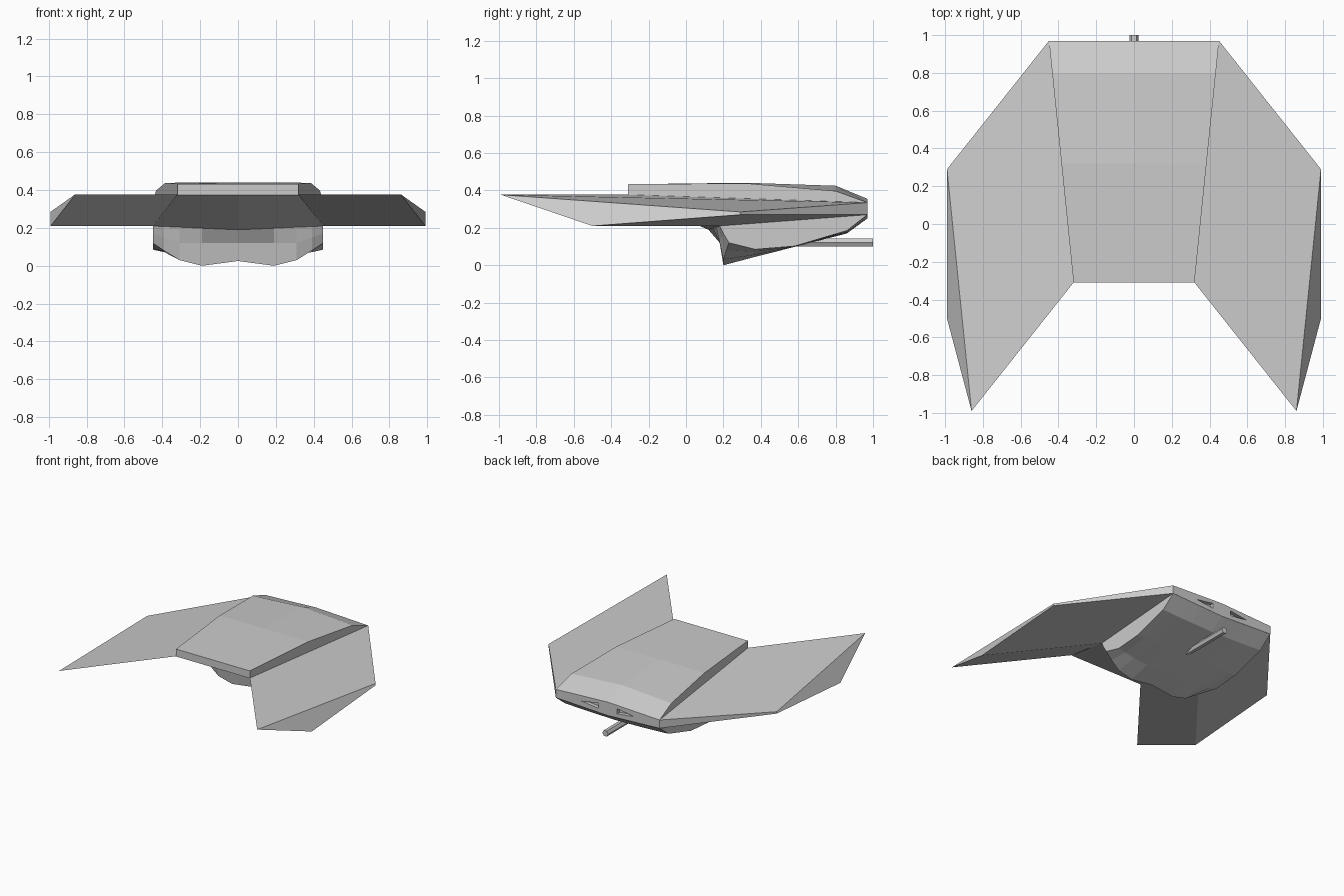
import bpy, bmesh, math

if "Cube" in bpy.data.objects:
    bpy.data.objects.remove(bpy.data.objects["Cube"])

grey = bpy.data.materials.new("hull_grey")
grey.diffuse_color = (0.6, 0.6, 0.6, 1)
grey.use_nodes = True
grey.node_tree.nodes["Principled BSDF"].inputs["Base Color"].default_value = grey.diffuse_color


def make(name, verts, faces):
    """Create a flat-shaded object with outward normals."""
    me = bpy.data.meshes.new(name)
    me.from_pydata(verts, [], faces)
    bm = bmesh.new()
    bm.from_mesh(me)
    bmesh.ops.remove_doubles(bm, verts=bm.verts, dist=0.0005)
    bmesh.ops.recalc_face_normals(bm, faces=bm.faces)
    bm.to_mesh(me)
    bm.free()
    me.materials.append(grey)
    ob = bpy.data.objects.new(name, me)
    bpy.context.collection.objects.link(ob)
    return ob


def loft_faces(rows, cols, wrap):
    """Quads between consecutive rows of a point grid."""
    faces = []
    for r in range(rows - 1):
        for c in range(cols if wrap else cols - 1):
            d = (c + 1) % cols
            faces.append((r * cols + c, r * cols + d, (r + 1) * cols + d, (r + 1) * cols + c))
    return faces


# Deck: crowned slab; y, half width, edge top, centre top, edge bottom, centre bottom
stations = [(-0.31, 0.32, 0.433, 0.433, 0.375, 0.375),
            (0.32, 0.384, 0.438, 0.441, 0.26, 0.25),
            (0.80, 0.433, 0.397, 0.425, 0.27, 0.25),
            (0.97, 0.45, 0.335, 0.355, 0.27, 0.25)]
verts = []
for y, w, te, tc, be, bc in stations:
    verts += [(-w, y, be), (-w, y, te), (0, y, tc), (w, y, te), (w, y, be), (0, y, bc)]
n = len(verts)
deck = make("deck", verts, loft_faces(4, 6, True) + [tuple(range(6)), tuple(range(n - 6, n))])

# Triangular exhaust recesses cut into the stern
for s in (-1, 1):
    tri = [(s * 0.08, 0.285), (s * 0.08, 0.325), (s * 0.23, 0.302)]
    cv = [(x, y, z) for y in (0.94, 1.0) for x, z in tri]
    cutter = make("exhaust_cutter", cv, [(0, 1, 2), (3, 4, 5), (0, 1, 4, 3), (1, 2, 5, 4), (2, 0, 3, 5)])
    cutter.hide_render = True
    cutter.hide_viewport = True
    mod = deck.modifiers.new("exhaust", 'BOOLEAN')
    mod.operation = 'DIFFERENCE'
    mod.solver = 'EXACT'
    mod.object = cutter

# Wings: swept wedges reaching forward, mirrored
for s, name in ((-1, "left_wing"), (1, "right_wing")):
    corners = [(0.86, -0.99, 0.377), (0.32, -0.31, 0.377), (0.45, 0.97, 0.335), (0.99, 0.29, 0.285),
               (0.99, -0.50, 0.21), (0.45, 0.18, 0.21), (0.45, 0.97, 0.27), (0.99, 0.29, 0.27)]
    make(name, [(s * x, y, z) for x, y, z in corners],
         [(0, 1, 2, 3), (4, 5, 6, 7), (0, 1, 5, 4), (1, 2, 6, 5), (2, 3, 7, 6), (3, 0, 4, 7)])

# Sloped panel under the bow, between the wings
make("bow_underside",
     [(-0.32, -0.31, 0.375), (0, -0.31, 0.375), (0.32, -0.31, 0.375),
      (0.45, 0.18, 0.21), (0, 0.12, 0.19), (-0.45, 0.18, 0.21)],
     [(1, 2, 3, 4), (0, 1, 4, 5)])

# Belly: half rows of (y, z) at fixed columns, from the top front round to the stern
cols_x = [0.45, 0.39, 0.31, 0.19, 0]
rows = [[(0.18, 0.21), (0.172, 0.207), (0.161, 0.204), (0.145, 0.198), (0.12, 0.19)],
        [(0.20, 0.17), (0.19, 0.15), (0.18, 0.12), (0.18, 0.12), (0.18, 0.12)],
        [(0.23, 0.12), (0.215, 0.08), (0.20, 0.03), (0.20, 0.0), (0.20, 0.025)],
        [(0.37, 0.085), (0.37, 0.072), (0.37, 0.056), (0.37, 0.045), (0.37, 0.048)],
        [(0.58, 0.102), (0.58, 0.101), (0.58, 0.10), (0.58, 0.099), (0.58, 0.098)],
        [(0.86, 0.185), (0.86, 0.182), (0.86, 0.178), (0.86, 0.174), (0.86, 0.17)],
        [(0.97, 0.27), (0.97, 0.267), (0.97, 0.264), (0.97, 0.258), (0.97, 0.25)]]
verts = []
for row in rows:
    half = [(x, y, z) for x, (y, z) in zip(cols_x, row)]
    verts += half + [(-x, y, z) for x, y, z in half[-2::-1]]
faces = loft_faces(7, 9, False)
faces += [tuple(r * 9 for r in range(7)), tuple(r * 9 + 8 for r in range(7))]
faces += [(c, c + 1, 54 + c + 1, 54 + c) for c in range(8)]
make("belly", verts, faces)

# Rear gun: hexagonal barrel
ring = [(0.025 * math.cos(i * math.pi / 3), 0.121 + 0.025 * math.sin(i * math.pi / 3)) for i in range(6)]
make("gun_barrel", [(x, y, z) for y in (0.5, 1.0) for x, z in ring],
     loft_faces(2, 6, True) + [tuple(range(6)), tuple(range(6, 12))])
